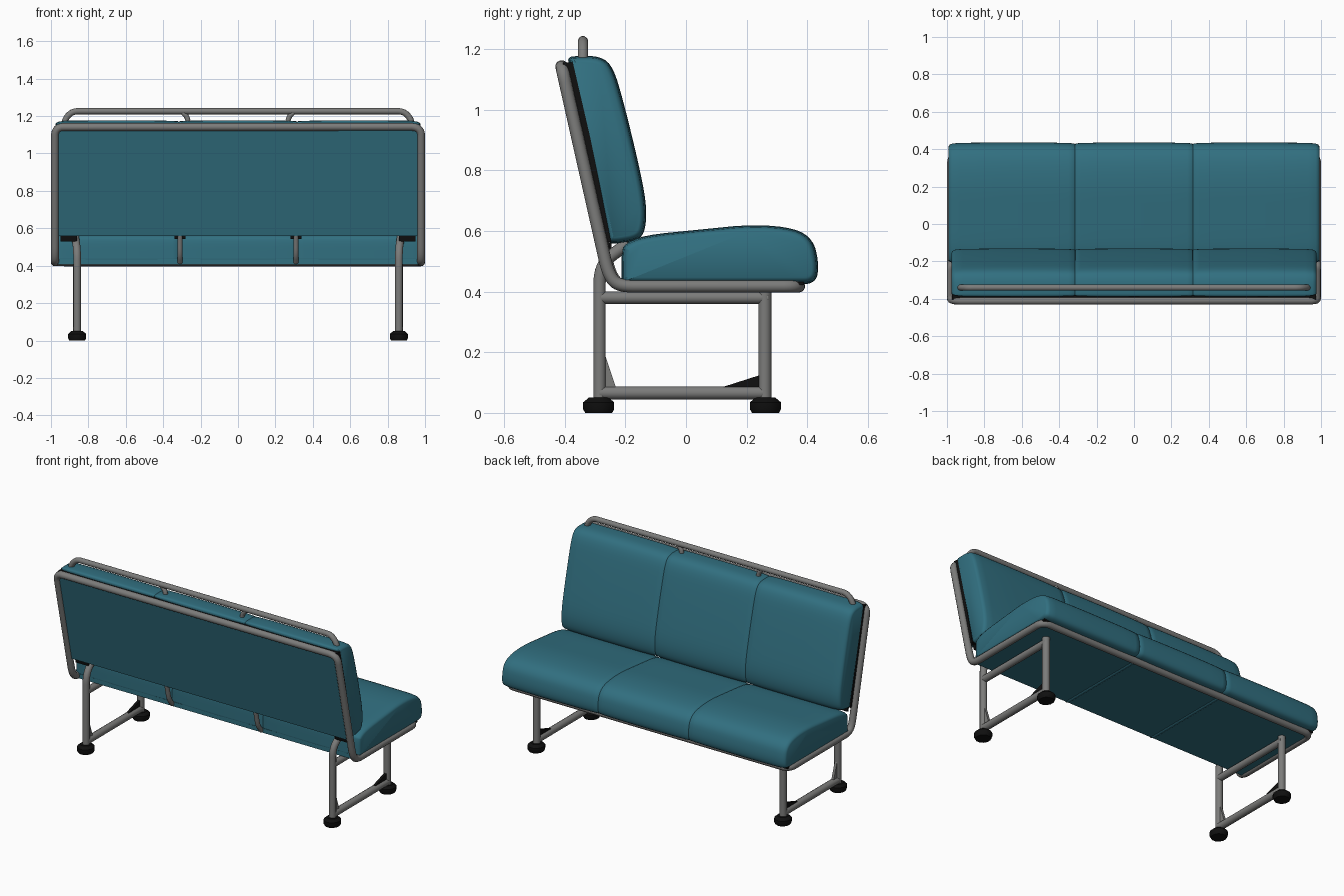
import bpy, bmesh, math
from mathutils import Vector

if "Cube" in bpy.data.objects:
    bpy.data.objects.remove(bpy.data.objects["Cube"])


def material(name, rgb):
    m = bpy.data.materials.new(name)
    m.diffuse_color = (*rgb, 1)
    m.use_nodes = True
    m.node_tree.nodes["Principled BSDF"].inputs["Base Color"].default_value = m.diffuse_color
    return m


TEAL = material("teal upholstery", (0.031, 0.16, 0.216))
GREY = material("grey metal", (0.2, 0.2, 0.195))
BLACK = material("black rubber", (0.005, 0.005, 0.005))


def finish(name, bm, mat, angle=40):
    bmesh.ops.recalc_face_normals(bm, faces=bm.faces[:])
    me = bpy.data.meshes.new(name)
    bm.to_mesh(me)
    bm.free()
    ob = bpy.data.objects.new(name, me)
    bpy.context.collection.objects.link(ob)
    me.materials.append(mat)
    bpy.ops.object.select_all(action='DESELECT')
    ob.select_set(True)
    bpy.context.view_layer.objects.active = ob
    bpy.ops.object.shade_smooth_by_angle(angle=math.radians(angle))
    return ob


def fillet(pts, radius, cyclic, steps=6):
    """Round the corners of a polyline with short quadratic arcs."""
    pts = [Vector(p) for p in pts]
    out, n = [], len(pts)
    for i, p in enumerate(pts):
        if not cyclic and i in (0, n - 1):
            out.append(p)
            continue
        a, b = pts[i - 1] - p, pts[(i + 1) % n] - p
        s = p + a.normalized() * min(radius, a.length * 0.45)
        e = p + b.normalized() * min(radius, b.length * 0.45)
        for k in range(steps + 1):
            t = k / steps
            out.append(s * (1 - t) ** 2 + p * 2 * t * (1 - t) + e * t * t)
    return out


def tube(name, pts, r, bend=0.05, cyclic=False, sides=12, mat=GREY):
    path = fillet(pts, bend, cyclic)
    n = len(path)
    bm = bmesh.new()
    rings, normal = [], None
    for i, p in enumerate(path):
        a = path[i - 1] if (i or cyclic) else p
        b = path[(i + 1) % n] if (i < n - 1 or cyclic) else p
        t = (b - a).normalized()
        if normal is None:
            normal = t.orthogonal()
        normal = (normal - t * normal.dot(t)).normalized()
        side = t.cross(normal)
        rings.append([bm.verts.new(p + (normal * math.cos(w) + side * math.sin(w)) * r)
                      for w in (2 * math.pi * k / sides for k in range(sides))])
    for i in range(n if cyclic else n - 1):
        A, B = rings[i], rings[(i + 1) % n]
        # match the closest start vertex when the loop closes
        o = min(range(sides), key=lambda k: (B[k].co - A[0].co).length) if i == n - 1 else 0
        for k in range(sides):
            bm.faces.new((A[k], A[(k + 1) % sides], B[(k + 1 + o) % sides], B[(k + o) % sides]))
    if not cyclic:
        bm.faces.new(rings[0])
        bm.faces.new(rings[-1])
    return finish(name, bm, mat)


def prism(name, yz, x0, x1, mat):
    bm = bmesh.new()
    A, B = ([bm.verts.new((x, y, z)) for y, z in yz] for x in (x0, x1))
    bm.faces.new(A)
    bm.faces.new(B)
    for k in range(len(yz)):
        j = (k + 1) % len(yz)
        bm.faces.new((A[k], A[j], B[j], B[k]))
    return finish(name, bm, mat, 30)


def cushion(name, yz, half):
    """Loft a softened clockwise-in-yz profile along x, pinched at both ends and two seams."""
    prof = [Vector(p) for p in yz]
    for _ in range(2):
        prof = [q for i, p in enumerate(prof) for q in
                (p.lerp(prof[(i + 1) % len(prof)], 0.25), p.lerp(prof[(i + 1) % len(prof)], 0.75))]
    n = len(prof)
    inward = []
    for i in range(n):
        t = (prof[(i + 1) % n] - prof[i - 1]).normalized()
        inward.append(Vector((t.y, -t.x)))
    right = [(0, 0), (0.2, 0.001), (0.285, 0.003), (0.312, 0.005), (0.316, 0.009), (0.32, 0.005),
             (0.35, 0.003), (0.43, 0.001), (0.7, 0), (half - 0.06, 0.002), (half - 0.02, 0.006),
             (half - 0.006, 0.012), (half, 0.022)]
    stations = [(-x, s) for x, s in reversed(right[1:])] + right
    bm = bmesh.new()
    rings = [[bm.verts.new((x, *(p + d * s))) for p, d in zip(prof, inward)] for x, s in stations]
    for A, B in zip(rings, rings[1:]):
        for k in range(n):
            j = (k + 1) % n
            bm.faces.new((A[k], A[j], B[j], B[k]))
    bm.faces.new(rings[0])
    bm.faces.new(rings[-1])
    return finish(name, bm, TEAL, 50)


# Cushions
cushion("seat_cushion", [(-0.213, 0.425), (-0.213, 0.45), (-0.213, 0.53), (-0.205, 0.558), (-0.14, 0.586),
                         (0.05, 0.605), (0.22, 0.622), (0.36, 0.61), (0.42, 0.57), (0.437, 0.50),
                         (0.434, 0.445), (0.41, 0.425), (0.37, 0.425), (-0.18, 0.425)], 0.992)
cushion("back_cushion", [(-0.255, 0.558), (-0.265, 0.59), (-0.38, 1.13), (-0.393, 1.172), (-0.36, 1.178),
                         (-0.28, 1.176), (-0.24, 1.14), (-0.207, 1.03), (-0.158, 0.83), (-0.13, 0.69),
                         (-0.133, 0.605), (-0.155, 0.57), (-0.22, 0.558)], 0.975)

# Covered panels set in the frame, with the dark gap behind each cushion
prism("seat_base", [(-0.212, 0.407), (-0.212, 0.435), (0.365, 0.435), (0.365, 0.407)], -0.965, 0.965, TEAL)
prism("seat_gap", [(-0.2, 0.421), (-0.2, 0.432), (0.39, 0.432), (0.39, 0.421)], -0.98, 0.98, BLACK)
prism("back_panel", [(-0.286, 0.56), (-0.416, 1.14), (-0.404, 1.142), (-0.274, 0.56)], -0.965, 0.965, TEAL)
prism("back_gap", [(-0.275, 0.563), (-0.406, 1.155), (-0.365, 1.155), (-0.247, 0.563)], -0.974, 0.974, BLACK)

# Closed tubular frame around back and seat
half_frame = [(-0.41, 1.142), (-0.257, 0.46), (-0.225, 0.418), (0.372, 0.418)]
loop = [(0.979, y, z) for y, z in half_frame] + [(-0.979, y, z) for y, z in reversed(half_frame)]
tube("main_frame", loop, 0.021, 0.05, cyclic=True)

# Grab rail over the back
tube("top_rail", [(-0.935, -0.34, 1.12), (-0.925, -0.34, 1.185), (-0.885, -0.34, 1.226),
                  (0.885, -0.34, 1.226), (0.925, -0.34, 1.185), (0.935, -0.34, 1.12)], 0.017, 0.03)

for s, tag in ((-1, "left"), (1, "right")):
    # Rail post and inner support bar
    tube("rail_post_" + tag, [(s * 0.268, -0.34, 1.15), (s * 0.268, -0.34, 1.19),
                              (s * 0.3, -0.34, 1.225)], 0.014, 0.02)
    tube("support_bar_" + tag, [(s * 0.31, -0.268, 0.565), (s * 0.31, -0.245, 0.46),
                                (s * 0.31, -0.21, 0.418)], 0.014, 0.04)
    tube("seat_rib_" + tag, [(s * 0.31, -0.205, 0.416), (s * 0.31, 0.36, 0.416)], 0.014, mat=TEAL)
    # Leg frame
    x = s * 0.86
    tube("back_leg_" + tag, [(x, -0.285, 0.03), (x, -0.285, 0.49), (s * 0.872, -0.19, 0.56)], 0.021, 0.06)
    tube("front_leg_" + tag, [(x, 0.26, 0.03), (x, 0.26, 0.41)], 0.022)
    tube("upper_bar_" + tag, [(x, -0.285, 0.38), (x, 0.27, 0.38)], 0.021)
    tube("lower_bar_" + tag, [(x, -0.285, 0.066), (x, 0.26, 0.066)], 0.022)
    # Gussets and cushion brackets
    prism("back_gusset_" + tag, [(-0.27, 0.2), (-0.27, 0.08), (-0.23, 0.08)], x - 0.008, x + 0.008, GREY)
    prism("front_gusset_" + tag, [(0.12, 0.085), (0.245, 0.085), (0.245, 0.125)], x - 0.008, x + 0.008, BLACK)
    prism("outer_bracket_" + tag, [(-0.268, 0.562), (-0.262, 0.53), (-0.252, 0.53), (-0.252, 0.562)],
          s * 0.86, s * 0.95, BLACK)
    prism("inner_bracket_" + tag, [(-0.26, 0.562), (-0.256, 0.543), (-0.245, 0.543), (-0.245, 0.562)],
          s * 0.28, s * 0.34, BLACK)
    # Rubber feet
    for y, where in ((-0.288, "back"), (0.262, "front")):
        bm = bmesh.new()
        rings = [[bm.verts.new((x + r * 0.95 * math.cos(a), y + r * math.sin(a), z))
                  for a in (math.pi * (k + 0.5) / 6 for k in range(12))]
                 for r, z in ((0.046, 0), (0.053, 0.012), (0.053, 0.035), (0.034, 0.05))]
        for A, B in zip(rings, rings[1:]):
            for k in range(12):
                bm.faces.new((A[k], A[(k + 1) % 12], B[(k + 1) % 12], B[k]))
        bm.faces.new(rings[0])
        bm.faces.new(rings[-1])
        finish(f"{where}_foot_{tag}", bm, BLACK, 30)
